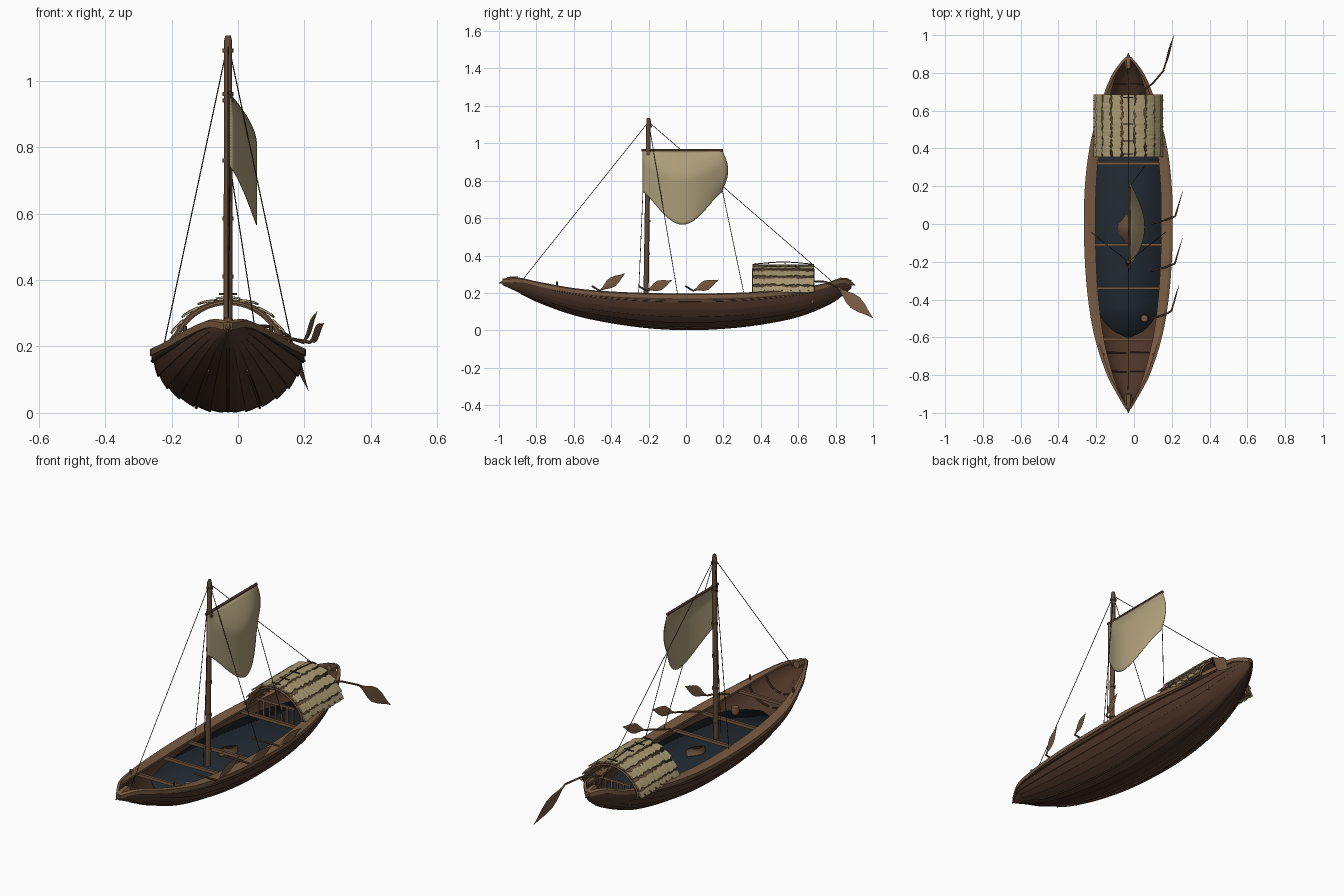
import bpy, math, random
from mathutils import Vector as V

if "Cube" in bpy.data.objects:
    bpy.data.objects.remove(bpy.data.objects["Cube"])
random.seed(4)
CX = -0.03  # centreline of the boat
pi = math.pi

def mat(name, r, g, b):
    m = bpy.data.materials.new(name)
    m.diffuse_color = (r, g, b, 1)
    m.use_nodes = True
    m.node_tree.nodes["Principled BSDF"].inputs["Base Color"].default_value = m.diffuse_color
    return m

HULL = mat("dark_wood", .075, .036, .021)
RAIL = mat("tan_wood", .19, .105, .055)
WOOD = mat("mast_wood", .12, .068, .036)
SAIL = mat("canvas", .41, .335, .19)
FLOOR = mat("deck_blue", .016, .024, .033)
STRAW = mat("straw", .40, .32, .17)
ROPE = mat("rope", .03, .025, .02)

def loft(name, rings, m, closed=True, caps=True, thick=0, smooth=35):
    n = len(rings[0])
    faces = [(i*n+j, i*n+(j+1) % n, (i+1)*n+(j+1) % n, (i+1)*n+j)
             for i in range(len(rings)-1) for j in range(n if closed else n-1)]
    if closed and caps:
        faces += [tuple(range(n))[::-1], tuple((len(rings)-1)*n+j for j in range(n))]
    me = bpy.data.meshes.new(name)
    me.from_pydata([tuple(p) for r in rings for p in r], [], faces)
    ob = bpy.data.objects.new(name, me)
    bpy.context.collection.objects.link(ob)
    me.materials.append(m)
    bpy.ops.object.select_all(action='DESELECT')
    ob.select_set(True)
    bpy.context.view_layer.objects.active = ob
    bpy.ops.object.mode_set(mode='EDIT')
    bpy.ops.mesh.select_all(action='SELECT')
    bpy.ops.mesh.normals_make_consistent(inside=False)
    bpy.ops.object.mode_set(mode='OBJECT')
    if smooth:
        bpy.ops.object.shade_smooth_by_angle(angle=math.radians(smooth))
    if thick:
        s = ob.modifiers.new("thickness", 'SOLIDIFY')
        s.thickness, s.offset = thick, 0
    return ob

def tube(name, pts, r, m, n=8):
    pts = [V(p) for p in pts]
    rs = r if isinstance(r, (list, tuple)) else [r]*len(pts)
    rings = []
    for i, p in enumerate(pts):
        q = (pts[min(i+1, len(pts)-1)] - pts[max(i-1, 0)]).to_track_quat('Z', 'Y')
        rings.append([p + q @ V((rs[i]*math.cos(2*pi*k/n), rs[i]*math.sin(2*pi*k/n), 0)) for k in range(n)])
    return loft(name, rings, m, smooth=50)

# hull stations: y, half width, sheer height, keel height
ST = [(-.98, .008, .272, .242), (-.9, .055, .279, .205), (-.8, .107, .258, .155), (-.6, .172, .222, .083),
      (-.4, .207, .204, .04), (-.2, .224, .196, .013), (0, .229, .193, .003), (.2, .224, .195, .01),
      (.4, .2, .203, .032), (.6, .152, .221, .073), (.75, .1, .25, .132), (.83, .056, .276, .18), (.885, .008, .265, .225)]

def station(y):
    i = max(k for k in range(len(ST)-1) if ST[k][0] <= y or k == 0)
    a, b = ST[i], ST[i+1]
    p, q = ST[max(i-1, 0)], ST[min(i+2, len(ST)-1)]
    h = b[0]-a[0]
    t = (y-a[0])/h
    out = []
    for c in (1, 2, 3):
        m0, m1 = (b[c]-p[c])/(b[0]-p[0])*h, (q[c]-a[c])/(q[0]-a[0])*h
        out.append((2*t**3-3*t*t+1)*a[c] + (t**3-2*t*t+t)*m0 + (3*t*t-2*t**3)*b[c] + (t**3-t*t)*m1)
    return out

YS = [-.98 + 1.865*i/56 for i in range(57)]

def shell(y, t, off=0):
    w, s, k = station(y)
    d = off*min(1, w/.15)
    return V((w*math.sin(t)+d*math.sin(t), y, k+(s-k)*(1-math.cos(t))-d*math.cos(t)))

# lapped plank hull with inner skin
N = 7
lap = [(0, 0)]
for k in range(N):
    for f, o in ((0, .006), (.5, .003), (1, 0)):
        if k or f:
            lap.append(((k+f)/N*pi/2, o))
rings = []
for y in YS:
    half = [shell(y, t, o) for t, o in lap]
    inn = [shell(y, pi/2*j/8, -.016) for j in range(9)]
    flip = lambda p: V((-p.x, p.y, p.z))
    ring = [flip(p) for p in half[:0:-1]] + half + inn[::-1] + [flip(p) for p in inn[1:]]
    rings.append([p + V((CX, 0, 0)) for p in ring])
loft("hull", rings, HULL, smooth=25)

for sgn, side in ((1, "right"), (-1, "left")):
    # broad cap rail and outer rubbing strips
    rings = []
    for y in YS:
        w, s, k = station(y)
        i = w*.76
        rings.append([V((CX+sgn*x, y, z)) for x, z in ((w+.006, s-.022), (w+.006, s-.002), (w-.01, s+.004),
                                                     (i, s-.003), (i, s-.014), (w-.008, s-.022))])
    loft("rail_"+side, rings, RAIL, smooth=25)
    for t in (.42, 1.38):
        pts = [shell(y, t, .005) for y in YS[8:-7]]
        tube("rubbing_strip_"+side, [V((CX+sgn*p.x, p.y, p.z)) for p in pts], .004, WOOD, 5)
    # inner ribs
    for y in (-.78, -.68, .74):
        tube("rib_"+side, [shell(y, t*.15+.1, -.019)*1 if sgn > 0 else
             V((-1, 1, 1))*shell(y, t*.15+.1, -.019) for t in range(10)], .005, HULL, 5).location.x = CX

# stem and stern points
tube("stem_cap", [(CX, -.9, .272), (CX, -.95, .267), (CX, -1, .252)], [.02, .022, .002], RAIL, 6)
tube("stern_cap", [(CX, .82, .27), (CX, .86, .262), (CX, .905, .24)], [.014, .02, .002], RAIL, 6)
tube("keel_strip", [(CX, y, station(y)[2]+.003) for y in YS[3:-2]], .006, HULL, 6)

# dark deck following the hull sides
ZF = .135
rings = []
for i in range(49):
    y = -.60 + 1.26*i/48
    w, s, k = station(y)
    c = max(-1, min(1, 1-(ZF-k-.014)/(s-k)))
    x = max(.002, (w-.012)*math.sin(math.acos(c)))
    if y < -.45:
        x *= math.sqrt(max(.001, 1-((-.45-y)/.151)**2))
    rings.append([V((CX-x, y, ZF)), V((CX+x, y, ZF))])
loft("deck", rings, FLOOR, closed=False, thick=.006)

def box(name, c, d, m):
    bpy.ops.mesh.primitive_cube_add(size=1, location=c)
    o = bpy.context.object
    o.name, o.scale = name, d
    o.data.materials.append(m)

# thwarts, hatch, pot, bow post
for y in (.32, -.11, -.34, -.61):
    w, s, k = station(y)
    box("thwart", (CX, y, s-.02), (w*1.7, .014, .016), RAIL)
loft("hatch", [[V((CX-.01+.045*math.sin(pi*i/12)*e, -.1+.15*i/12, ZF+.006)) for e in (-1, 1)] for i in range(13)],
     WOOD, closed=False, thick=.004)
tube("pot", [(.055, -.5, ZF), (.055, -.5, .155), (.055, -.5, .175)], [.016, .022, .018], RAIL, 12)
for sx in (-1, 1):
    tube("bow_post", [(CX+sx*.13, -.69, .22), (CX+sx*.13, -.69, .262)], .006, WOOD, 6)

# mast with collars, yard
tube("mast", [(CX, -.215, .1), (CX, -.208, .6), (CX, -.2, 1.12), (CX, -.2, 1.136)], [.014, .013, .012, .008], WOOD, 12)
for z in (.22, .41, .585, .76, .94, .96, 1.09):
    y = -.215+.015*z
    tube("mast_collar", [(CX, y, z-.006), (CX, y, z+.006)], .0165, WOOD, 12)
tube("yard", [(CX+.004, -.237, .963), (CX+.004, .197, .963)], .007, HULL, 8)

# bellied sail with rounded foot
rings = []
for i in range(25):
    v = i/24
    ring = []
    for j in range(25):
        u = j/24
        b = math.sin(pi*u)
        y = -.232+.427*u+.03*math.sin(pi*min(1, v*1.05))*u**3
        z = .96 - v*(.22+.175*b**1.3)
        ring.append(V((CX+.006+.08*b*min(1, math.sin(pi/2*min(1, v/.4))), y, z)))
    rings.append(ring)
loft("sail", rings, SAIL, closed=False, thick=.003)

# rigging
top = (CX, -.2, 1.115)
for name, a, b in (("forestay", top, (CX, -.87, .275)), ("backstay", top, (CX, .78, .262)),
                   ("shroud_left", top, (-.225, -.045, .195)), ("shroud_right", top, (.165, -.045, .195)),
                   ("sheet", (CX+.006, .195, .745), (.06, .31, .195)),
                   ("tack_line", (CX+.006, -.23, .745), (CX, -.255, .15))):
    tube(name, [a, b], .0018, ROPE, 5)

# arched shelter: vault, straw courses, frame
def arch(a, lift=0):
    return (CX+(.17+lift)*math.sin(a), .2+(.14+lift)*max(0, math.cos(a))**1.25)

Y0, Y1 = .355, .685
AR = [-pi/2+pi*i/24 for i in range(25)]
loft("shelter_vault", [[V((arch(a)[0], y, arch(a)[1])) for a in AR] for y in (Y0+.004, Y1-.004)],
     WOOD, closed=False, thick=.006)
for k in range(9):
    a0 = -pi/2+pi*k/9
    lo, hi = (.03, pi/9-.05) if k < 4 else (.05, pi/9-.03) if k > 4 else (0, pi/9)
    f0, f1 = (.012, .003) if k < 4 else (.003, .012) if k > 4 else (.008, .008)
    rings = []
    for i in range(31):
        y = Y0+(Y1-Y0)*i/30
        j0, j1 = random.uniform(-.035, .035), random.uniform(-.035, .035)
        r = []
        for q in range(4):
            t = q/3
            x, z = arch(a0+lo+j0+(hi-lo+j1-j0)*t, f0+(f1-f0)*t)
            r.append(V((x, y, z)))
        rings.append(r)
    loft("straw_course", rings, STRAW, closed=False, thick=.006, smooth=0)
for y in (Y0+.006, .52, Y1-.006):
    tube("shelter_hoop", [(arch(a, -.009)[0], y, arch(a, -.009)[1]) for a in AR], .007, RAIL, 6)
tube("ridge_pole", [(CX, Y0+(Y1-Y0)*i/8, .352+.013*math.sin(pi*i/8)) for i in range(9)], .003, HULL, 6)
for y in (.37, .44, .53, .67):
    box("ridge_tie", (CX, y, .358), (.055, .005, .005), HULL)
for sx in (-1, 1):
    for i in range(6):
        y = .42+.047*i
        tube("side_peg", [(CX+sx*.14, y, .222), (CX+sx*.187, y, .212)], .003, WOOD, 5)
    tube("side_beam", [(CX+sx*.158, Y0, .208), (CX+sx*.158, Y1, .208)], .006, WOOD, 6)
for y in (Y0+.01, Y1-.01):
    box("shelter_crossbar", (CX, y, .25), (.23, .01, .012), RAIL)
    for i in range(7):
        box("shelter_slat", (CX-.105+.035*i, y, .195), (.01, .008, .11), RAIL)

# oars: bent shaft and leaf blade
def oar(name, pts, tip, width):
    pts = [V(p) for p in pts]
    tip = V(tip)
    tube(name+"_shaft", pts, .005, WOOD, 7)
    d = tip-pts[-1]
    side = d.cross(V((1, 0, 0))).normalized()
    nrm = d.cross(side).normalized()
    rings = []
    for f, w in ((0, .12), (.12, .25), (.35, .85), (.5, 1), (.68, .75), (.86, .28), (1, .03)):
        p, s = pts[-1]+d*f, side*width*w
        n = nrm*.005*(1-.8*f)
        rings.append([p-s, p+n, p+s, p-n])
    loft(name+"_blade", rings, RAIL, smooth=20)

for y, tx, tz in ((-.49, .238, .305), (-.24, .256, .268), (.01, .258, .27)):
    oar("oar", [(.09, y-.01, .235), (.165, y+.01, .222), (tx-.04, y+.03, .212)], (tx, y+.165, tz), .027)
oar("steering_oar", [(.03, .69, .262), (.1, .745, .26), (.155, .81, .23)], (.212, 1, .066), .037)
